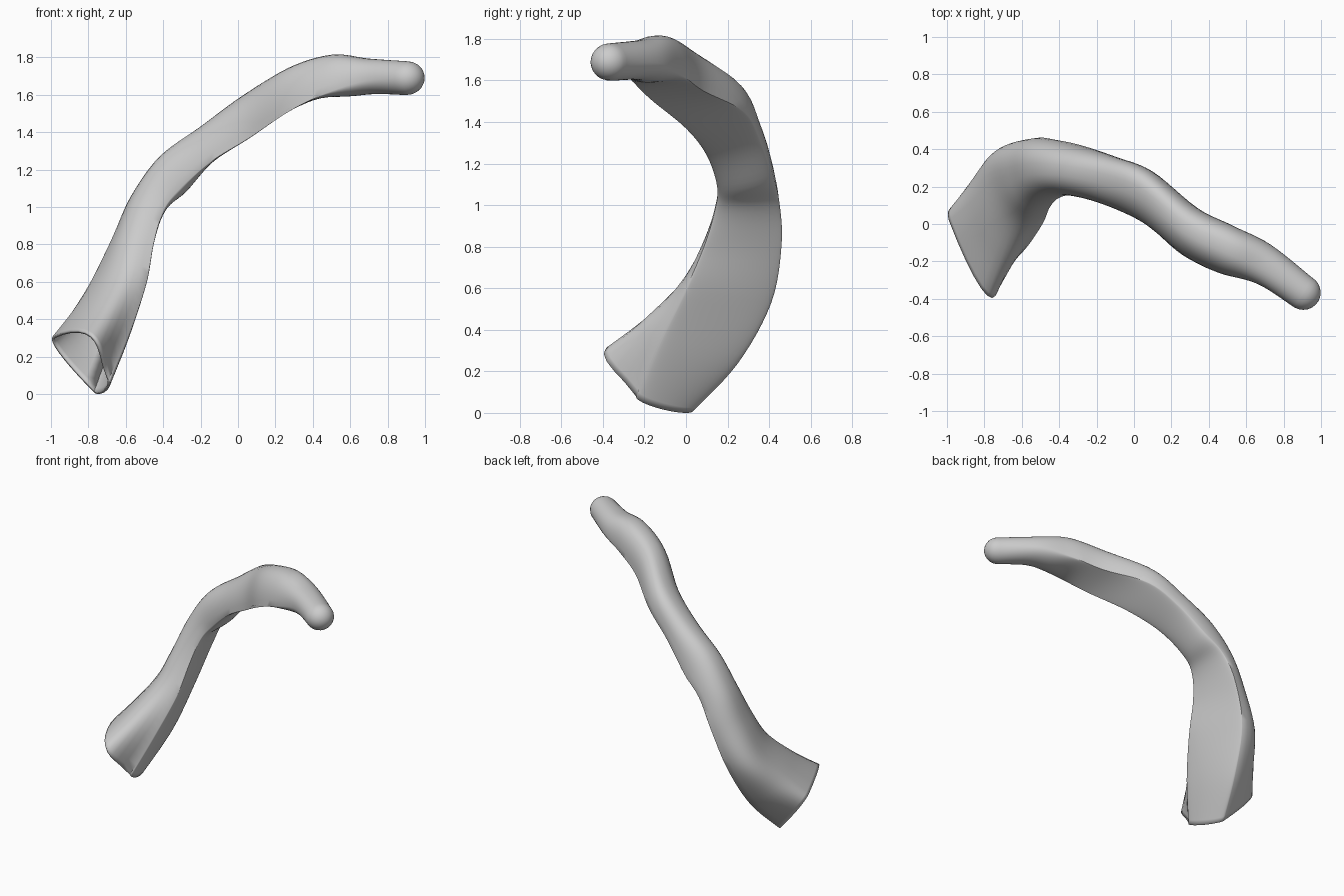
import bpy, bmesh, math
from mathutils import Vector

if "Cube" in bpy.data.objects:
    bpy.data.objects.remove(bpy.data.objects["Cube"])

# Stations from open base to rounded tip:
# front crease, back crease, outer crown, fullness of the inner face (0 flat, 1 round)
STATIONS = [
    ((-0.69, -0.24, 0.09), (-0.77, 0.035, 0.02), (-0.99, 0.02, 0.32), 0.10),
    ((-0.58, -0.13, 0.35), (-0.69, 0.25, 0.25), (-0.88, 0.11, 0.46), 0.10),
    ((-0.49, 0.00, 0.61), (-0.62, 0.41, 0.54), (-0.77, 0.22, 0.63), 0.08),
    ((-0.45, 0.09, 0.82), (-0.52, 0.46, 0.82), (-0.67, 0.26, 0.84), 0.05),
    ((-0.40, 0.14, 0.99), (-0.42, 0.45, 1.02), (-0.57, 0.29, 1.07), 0.12),
    ((-0.32, 0.15, 1.10), (-0.28, 0.42, 1.15), (-0.42, 0.29, 1.28), 0.2),
    ((-0.15, 0.10, 1.25), (-0.10, 0.36, 1.32), (-0.20, 0.25, 1.44), 0.1),
    ((0.06, 0.00, 1.38), (0.10, 0.28, 1.46), (0.02, 0.17, 1.60), 0.05),
    ((0.27, -0.17, 1.52), (0.34, 0.085, 1.56), (0.27, -0.02, 1.755), 0.0),
    ((0.45, -0.26, 1.61), (0.53, -0.01, 1.63), (0.50, -0.13, 1.825), 0.10),
    ((0.66, -0.32, 1.68), (0.73, -0.11, 1.69), (0.69, -0.22, 1.805), 0.6),
    ((0.857, -0.446, 1.70), (0.95, -0.285, 1.70), (0.905, -0.365, 1.79), 1.0),
]
# Extra swell of the front flank near the flared base
SWELL = [(0.11, -0.27, 0.045), (0.06, -0.15, 0.01), (0.02, -0.06, 0.01), (0, -0.02, 0)]
SIDES, STEPS = 40, 6


def catmull(a, b, c, d, t):
    return 0.5 * (2 * b + (c - a) * t + (2 * a - 5 * b + 4 * c - d) * t * t
                  + (3 * b - a - 3 * c + d) * t ** 3)


def section(front, back, crown, full, swell):
    """D-shaped ring: arched outer side, flatter inner side."""
    mid = (front + back) / 2
    half, rise = (front - back) / 2, crown - mid
    power = 0.84 + 0.16 * max(0, min(1, full * 2 - 1))
    ring = []
    for i in range(SIDES):
        a = 2 * math.pi * i / SIDES
        c, s = math.cos(a), math.sin(a)
        bump = max(0, math.sin(2 * a)) if a < math.pi / 2 else 0
        if s > 0:
            c, s = math.copysign(abs(c) ** power, c), s ** power
        else:
            s *= full
        ring.append(mid + half * c + rise * s + swell * bump)
    return ring


keys = []
for i, (f, b, o, k) in enumerate(STATIONS):
    swell = Vector(SWELL[i]) if i < len(SWELL) else Vector()
    keys.append([Vector(f), Vector(b), Vector(o), k, swell])
rings = []
for i in range(len(keys) - 1):
    quad = [keys[max(0, min(len(keys) - 1, i + j))] for j in (-1, 0, 1, 2)]
    for s in range(STEPS):
        rings.append(section(*[catmull(*[q[n] for q in quad], s / STEPS) for n in range(5)]))
last = section(*keys[-1])
rings.append(last)

# Hemispherical tip
centre = sum(last, Vector()) / SIDES
axis = Vector((0.866, -0.5, 0))
for a in (15, 30, 45, 60, 75):
    r = math.radians(a)
    rings.append([centre + (p - centre) * math.cos(r) + axis * 0.095 * math.sin(r) for p in last])

# Skin the rings
bm = bmesh.new()
loops = [[bm.verts.new(p) for p in ring] for ring in rings]
for lo, hi in zip(loops, loops[1:]):
    for i in range(SIDES):
        j = (i + 1) % SIDES
        bm.faces.new((lo[i], lo[j], hi[j], hi[i]))
pole = bm.verts.new(centre + axis * 0.095)
for i in range(SIDES):
    bm.faces.new((loops[-1][i], loops[-1][(i + 1) % SIDES], pole))
bmesh.ops.recalc_face_normals(bm, faces=bm.faces)
# The tip must face outward
bm.faces.ensure_lookup_table()
if bm.faces[-1].normal.dot(axis) < 0:
    bmesh.ops.reverse_faces(bm, faces=bm.faces)
low = min(v.co.z for v in bm.verts)
bmesh.ops.translate(bm, verts=bm.verts, vec=(0, 0, -low))

mesh = bpy.data.meshes.new("curved_horn")
bm.to_mesh(mesh)
bm.free()
horn = bpy.data.objects.new("curved_horn", mesh)
bpy.context.collection.objects.link(horn)

# Thin wall around the hollow base
wall = horn.modifiers.new("wall", 'SOLIDIFY')
wall.thickness = 0.015
wall.offset = -1

bpy.context.view_layer.objects.active = horn
horn.select_set(True)
bpy.ops.object.shade_smooth_by_angle(angle=math.radians(40))
